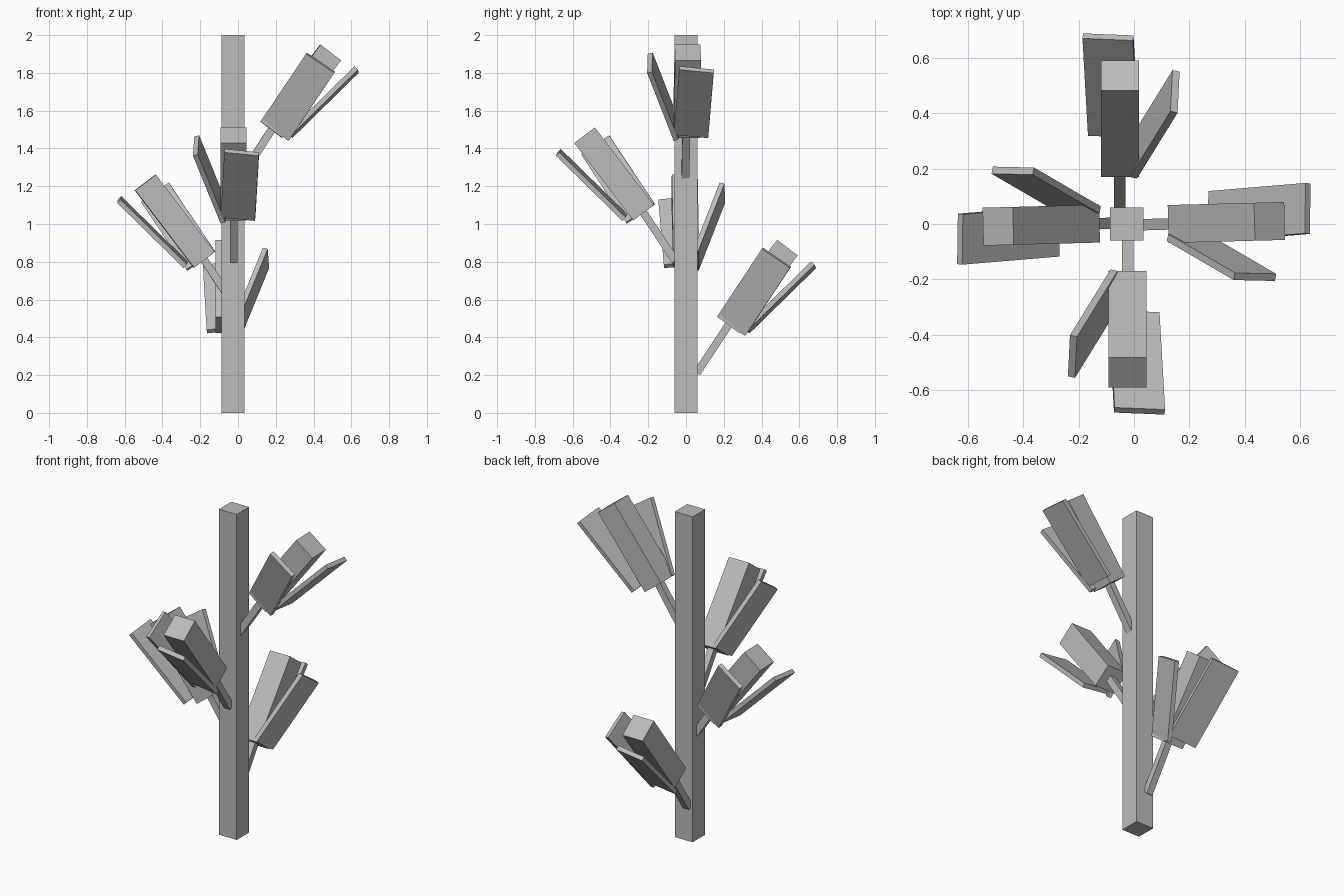
import bpy
import math
from mathutils import Matrix, Vector

cube = bpy.data.objects.get("Cube")
if cube:
    bpy.data.objects.remove(cube, do_unlink=True)

grey = bpy.data.materials.new("plain grey")
grey.use_nodes = True
grey.diffuse_color = (0.5, 0.5, 0.5, 1)
grey.node_tree.nodes["Principled BSDF"].inputs["Base Color"].default_value = grey.diffuse_color

TRUNK_X = -0.027


def box(name, size, matrix):
    """Flat-faced box: size is (length, width, thickness) along the matrix axes."""
    bpy.ops.mesh.primitive_cube_add(size=1)
    ob = bpy.context.object
    ob.name = name
    ob.data.transform(matrix @ Matrix.Diagonal((*size, 1)))
    ob.data.materials.append(grey)
    return ob


def frame(centre, along, across):
    """Axes from a length direction and a rough width direction."""
    x = Vector(along).normalized()
    z = x.cross(Vector(across)).normalized()
    y = z.cross(x)
    m = Matrix((x, y, z)).transposed().to_4x4()
    m.translation = centre
    return m


def rod(name, start, end, width, place):
    """Square bar between two points."""
    a, b = Vector(start), Vector(end)
    box(name, ((b - a).length, width, width), place @ frame((a + b) / 2, b - a, (0, 1, 0)))


def branch(name, heading, out, side, height):
    """Stem, bud and two petals, modelled facing +x and turned to the heading."""
    place = (Matrix.Translation((TRUNK_X, 0, height))
             @ Matrix.Rotation(math.radians(heading), 4, "Z")
             @ Matrix.Translation((out, side, 0)))
    rod(name + "_stem", (0.057, 0.004, 0.806), (0.235, 0.004, 1.075), 0.041, place)
    rod(name + "_bud", (0.225, 0.004, 1.06), (0.537, 0.004, 1.47), 0.137, place)
    box(name + "_outer_petal", (0.493, 0.183, 0.026),
        place @ frame((0.5, 0.037, 1.207), (0.352, 0.02, 0.345), (0.04, 1, -0.1)))
    box(name + "_side_petal", (0.455, 0.18, 0.027),
        place @ frame((0.36, -0.122, 1.236), (0.235, -0.145, 0.355), (0.15, -0.008, -0.1)))


# Trunk
box("trunk", (0.121, 0.121, 2), Matrix.Translation((TRUNK_X, 0, 1)))

# Branches, lowest to highest
branch("back_branch", 90, 0, 0.02, -0.595)
branch("right_branch", 181.5, -0.073, -0.008, -0.25)
branch("front_branch", 270, 0, 0, 0)
branch("left_branch", 1.5, -0.02, -0.008, 0.438)
